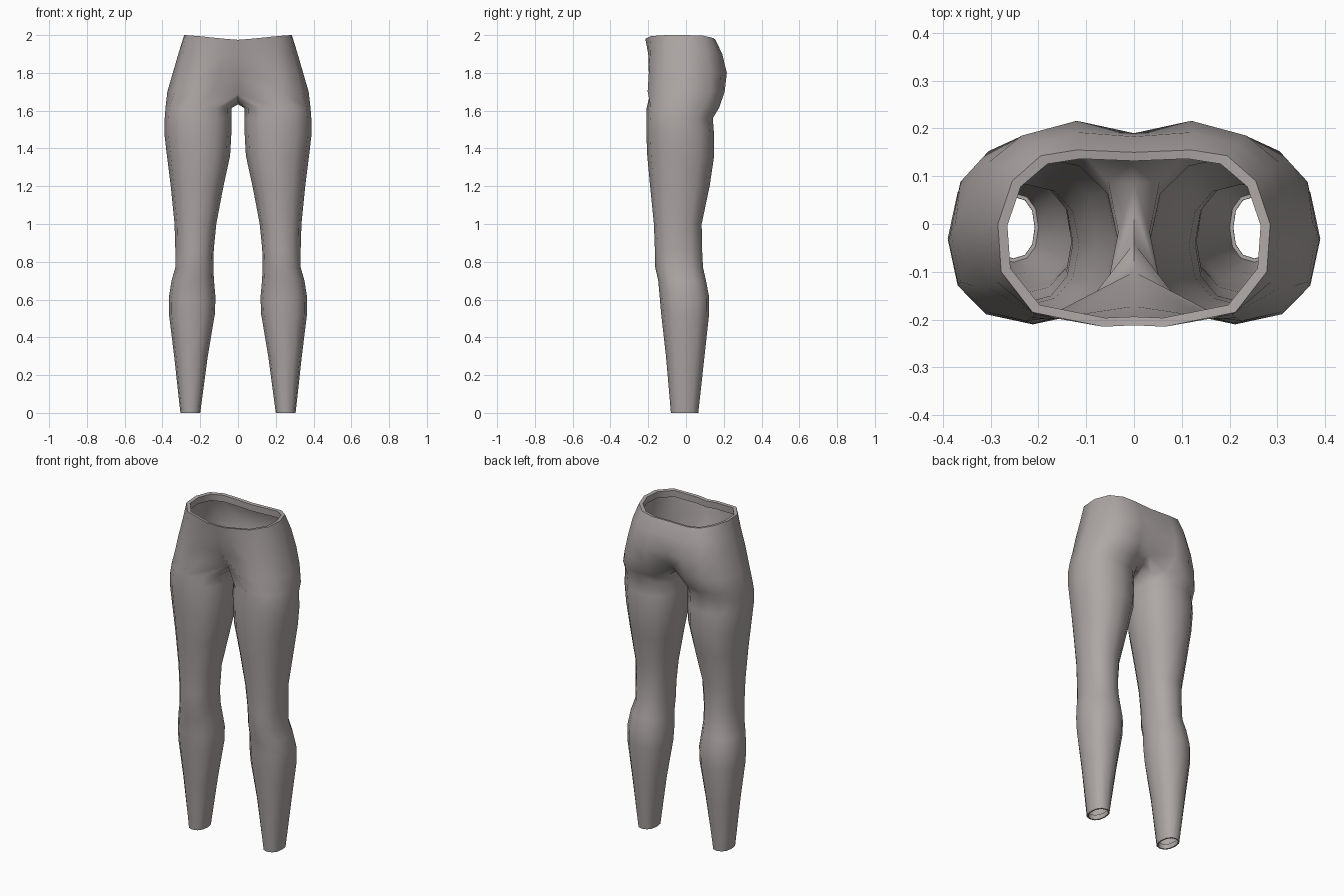
import bpy, bmesh, math

fabric = bpy.data.materials.new("warm_grey_fabric")
fabric.diffuse_color = (0.42, 0.385, 0.38, 1)

# Pelvis half arcs, centre front -> hip -> centre back
rim = [(0, -.212, 1.975), (.065, -.215, 1.98), (.212, -.185, 1.995), (.278, -.1, 2), (.285, 0, 2),
       (.255, .09, 1.997), (.195, .143, 1.985), (.12, .155, 1.977), (0, .15, 1.975)]
band = [(0, -.198, 1.9), (.08, -.2, 1.9), (.205, -.19, 1.91), (.288, -.12, 1.91), (.313, 0, 1.91),
        (.283, .11, 1.91), (.215, .168, 1.91), (.12, .192, 1.9), (0, .183, 1.9)]
hip = [(0, -.172, 1.79), (.1, -.187, 1.8), (.215, -.197, 1.8), (.312, -.13, 1.8), (.345, 0, 1.8),
       (.303, .13, 1.8), (.235, .185, 1.8), (.12, .216, 1.8), (0, .19, 1.8)]
seat = [(0, -.1, 1.69), (.125, -.185, 1.71), (.225, -.203, 1.7), (.335, -.13, 1.7), (.374, 0, 1.7),
        (.325, .13, 1.7), (.24, .182, 1.7), (.13, .205, 1.7), (0, .13, 1.69)]
crotch = [(0, .085, 1.65), (0, .04, 1.633), (0, -.04, 1.65)]

# Leg sections: height, inner x, outer x, front y, back y
leg = [(1.615, .033, .384, -.208, .175), (1.56, .034, .388, -.21, .142), (1.48, .035, .39, -.21, .148),
       (1.36, .042, .376, -.205, .149), (1.2, .077, .356, -.19, .125), (1.0, .115, .336, -.17, .083),
       (.87, .128, .332, -.165, .085), (.77, .131, .332, -.163, .09), (.7, .127, .352, -.147, .106),
       (.61, .119, .366, -.139, .123), (.52, .123, .365, -.131, .122), (.3, .16, .338, -.106, .098),
       (0, .2, .305, -.08, .065)]


def section(z, xi, xo, yf, yb):
    """Twelve-sided, slightly squared oval."""
    pts = []
    for k in range(12):
        a = math.radians(-120 + 30 * k)
        c, s = (math.copysign(abs(f(a)) ** 0.87, f(a)) for f in (math.cos, math.sin))
        pts.append(((xi + xo) / 2 + c * (xo - xi) / 2, (yf + yb) / 2 + s * (yb - yf) / 2, z))
    return pts


def loft(bm, rows, closed):
    for up, low in zip(rows, rows[1:]):
        n = len(low)
        for j in range(n if closed else n - 1):
            k = (j + 1) % n
            bm.faces.new((up[j], low[j], low[k], up[k]))


bm = bmesh.new()


def add(pts):
    return [bm.verts.new(p) for p in pts]


# Waist lip folded inwards, then pelvis
lip = [(x * .93, -.03 + (y + .03) * .9, z - .003) for x, y, z in rim]
fold = [(x * 1.01, y * 1.01, z - .04) for x, y, z in lip]
arcs = [add(r) for r in (fold, lip, rim, band, hip, seat)]
loft(bm, arcs, False)

# Leg, starting from the loop closed by the crotch seam
rings = [arcs[-1] + add(crotch)] + [add(section(*s)) for s in leg]
z, xi, xo, yf, yb = leg[-1]
rings.append(add(section(0, xi + .008, xo - .008, yf + .008, yb - .008)))  # ankle hem
rings.append(add(section(.03, xi + .007, xo - .007, yf + .007, yb - .007)))
loft(bm, rings, True)

mesh = bpy.data.meshes.new("leggings")
bm.to_mesh(mesh)
bm.free()
mesh.materials.append(fabric)
leggings = bpy.data.objects.new("leggings", mesh)
bpy.context.collection.objects.link(leggings)

# Mirror to the other side and smooth
mirror = leggings.modifiers.new("mirror", 'MIRROR')
mirror.use_clip = True
mirror.merge_threshold = 0.001
bpy.context.view_layer.objects.active = leggings
leggings.select_set(True)
bpy.ops.object.modifier_apply(modifier="mirror")
bpy.ops.object.shade_smooth_by_angle(angle=math.radians(55))
